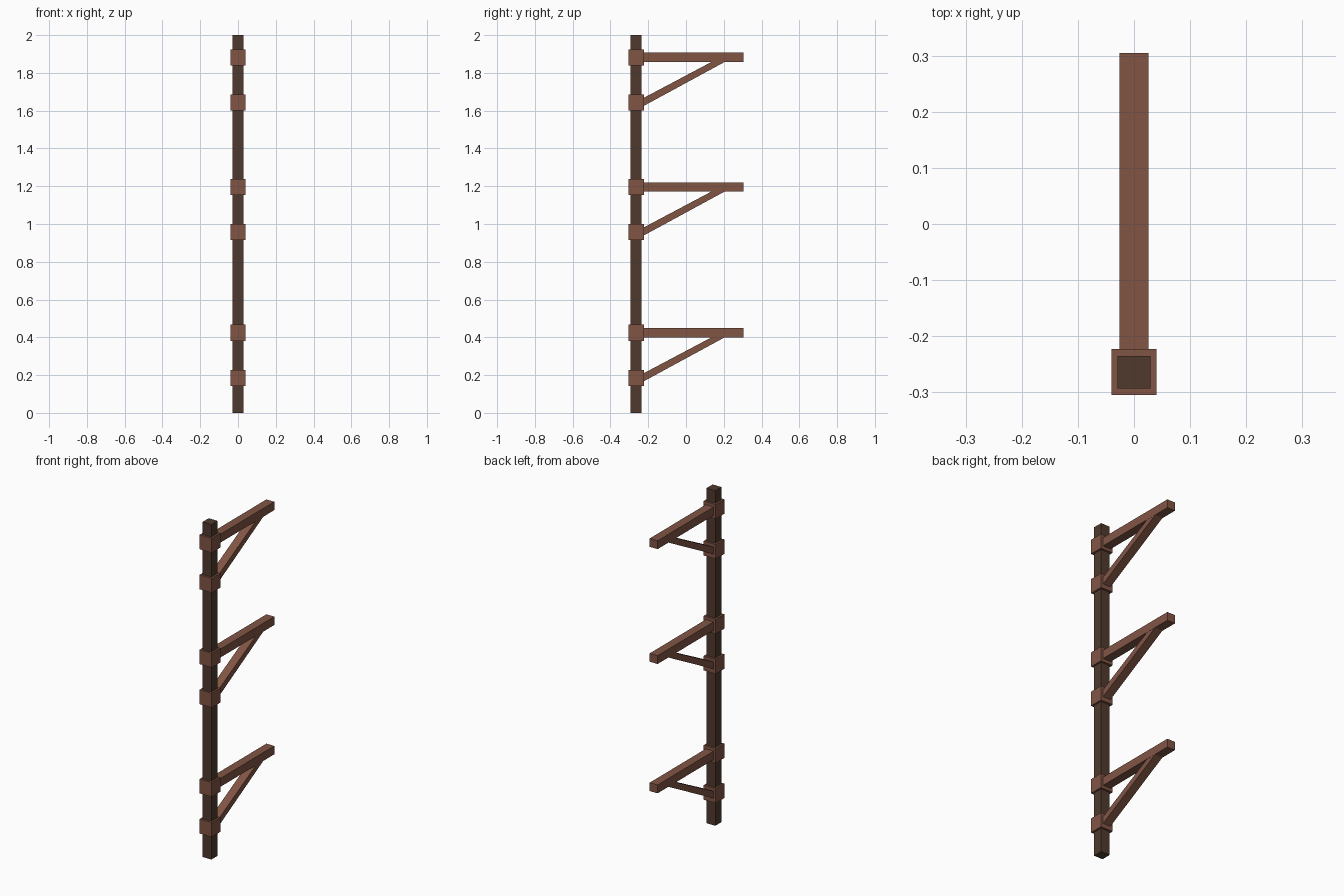
import bpy, bmesh

if "Cube" in bpy.data.objects:
    bpy.data.objects.remove(bpy.data.objects["Cube"])


def material(name, rgb):
    m = bpy.data.materials.new(name)
    m.diffuse_color = (*rgb, 1)
    m.use_nodes = True
    m.node_tree.nodes["Principled BSDF"].inputs["Base Color"].default_value = m.diffuse_color
    return m


DARK = material("dark wood", (0.080, 0.042, 0.027))
RED = material("reddish wood", (0.22, 0.091, 0.060))
POST_Y = -0.264


def prism(name, profile, half_width, mat):
    """Extrude a (y, z) outline along x, centred on x = 0."""
    bm = bmesh.new()
    face = bm.faces.new([bm.verts.new((-half_width, y, z)) for y, z in profile])
    ext = bmesh.ops.extrude_face_region(bm, geom=[face])["geom"]
    verts = [g for g in ext if isinstance(g, bmesh.types.BMVert)]
    bmesh.ops.translate(bm, verts=verts, vec=(2 * half_width, 0, 0))
    bmesh.ops.recalc_face_normals(bm, faces=bm.faces)
    mesh = bpy.data.meshes.new(name)
    bm.to_mesh(mesh)
    bm.free()
    mesh.materials.append(mat)
    ob = bpy.data.objects.new(name, mesh)
    bpy.context.collection.objects.link(ob)
    return ob


def box(name, y0, y1, z0, z1, half_width, mat):
    return prism(name, [(y0, z0), (y1, z0), (y1, z1), (y0, z1)], half_width, mat)


# Upright post
box("post", POST_Y - 0.029, POST_Y + 0.029, 0, 2, 0.029, DARK)

# Three brackets: arm, diagonal brace and the two collars round the post
for i, z in enumerate((0.424, 1.196, 1.882), 1):
    box(f"arm_{i}", POST_Y + 0.03, 0.305, z - 0.025, z + 0.025, 0.026, RED)
    prism(f"brace_{i}", [(-0.235, z - 0.263), (0.205, z - 0.024),
                         (0.135, z - 0.024), (-0.235, z - 0.220)], 0.025, RED)
    for part, cz in (("upper", z), ("lower", z - 0.239)):
        box(f"{part}_collar_{i}", POST_Y - 0.041, POST_Y + 0.041,
            cz - 0.043, cz + 0.043, 0.04, RED)
